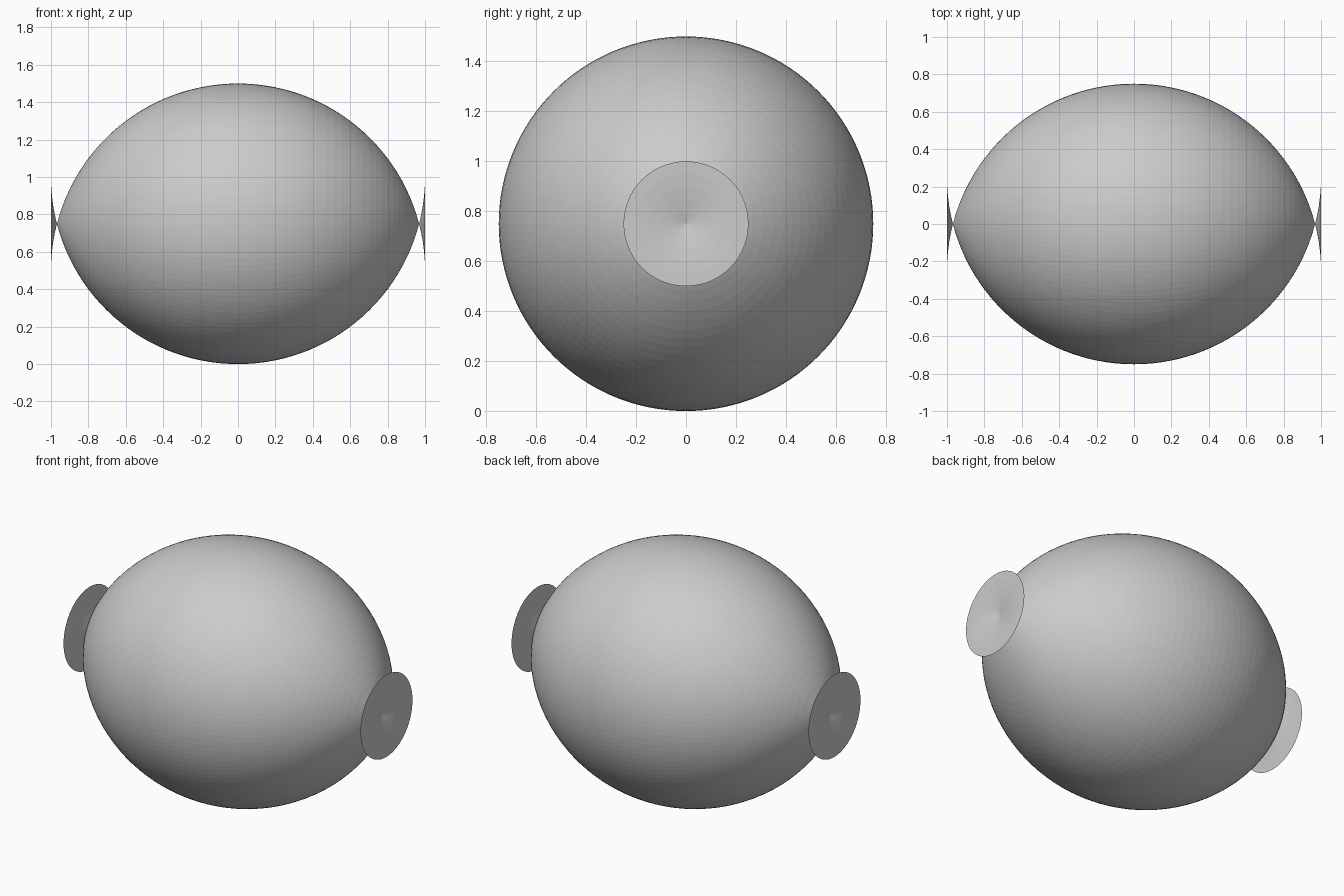
import bpy, bmesh
from math import sin, cos, pi, asin
from mathutils import Vector

if "Cube" in bpy.data.objects:
    bpy.data.objects.remove(bpy.data.objects["Cube"])

OFFSET = 0.25      # arc centre lies this far past the spin axis
HEIGHT = 0.75      # axis height above the ground
SIDES = 128


def arc_points(start, end, steps):
    """Points of the unit arc, pushed down so it crosses the spin axis."""
    out = []
    for i in range(steps + 1):
        a = start + (end - start) * i / steps
        r = sin(a) - OFFSET
        out.append(Vector((cos(a), 0, HEIGHT + (0 if abs(r) < 1e-6 else r))))
    return out


def revolve(name, points):
    """Spin a profile around the x axis into an open surface."""
    bm = bmesh.new()
    verts = [bm.verts.new(p) for p in points]
    edges = [bm.edges.new(pair) for pair in zip(verts, verts[1:])]
    bmesh.ops.spin(bm, geom=verts + edges, cent=(0, 0, HEIGHT), axis=(1, 0, 0),
                   angle=2 * pi, steps=SIDES, use_merge=False, use_duplicate=False)
    bmesh.ops.remove_doubles(bm, verts=bm.verts, dist=1e-5)
    bmesh.ops.recalc_face_normals(bm, faces=bm.faces)
    mesh = bpy.data.meshes.new(name)
    bm.to_mesh(mesh)
    bm.free()
    obj = bpy.data.objects.new(name, mesh)
    bpy.context.collection.objects.link(obj)
    return obj


cross = asin(OFFSET)  # angle at which the arc meets the axis

# Lemon-shaped body
revolve("body", arc_points(cross, pi - cross, 54))

# Thin open flared discs where the arc passes through the axis
revolve("right_flare", arc_points(0, cross, 5))
revolve("left_flare", arc_points(pi - cross, pi, 5))
